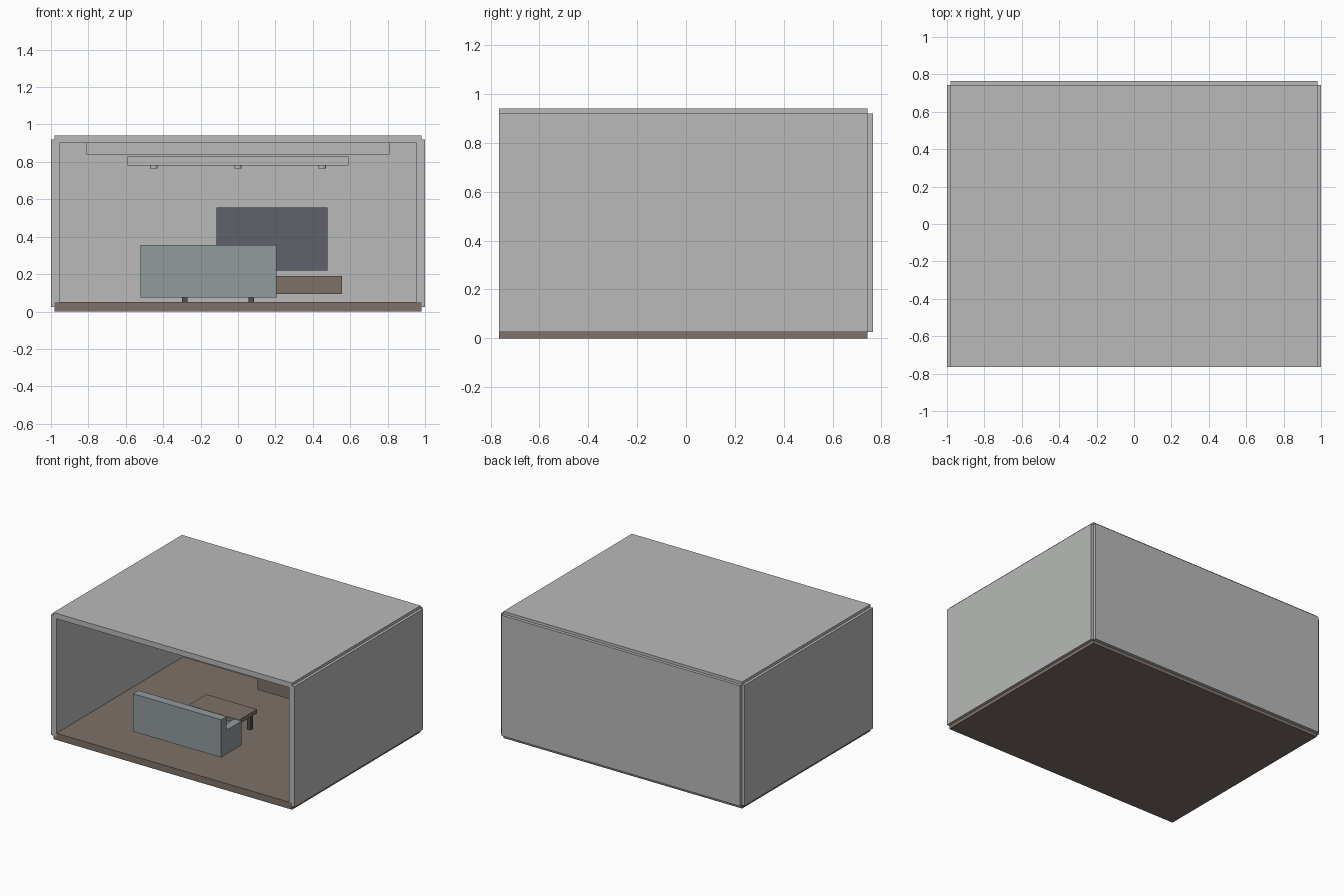
import bpy
import bmesh
from mathutils import Matrix

cube = bpy.data.objects.get("Cube")
if cube:
    bpy.data.objects.remove(cube, do_unlink=True)


def material(name, rgb):
    mat = bpy.data.materials.new(name)
    mat.use_nodes = True
    colour = (*rgb, 1)
    mat.diffuse_color = colour
    mat.node_tree.nodes["Principled BSDF"].inputs["Base Color"].default_value = colour
    return mat


PLASTER = material("pale grey plaster", (0.48, 0.49, 0.48))
WOOD = material("brown wood", (0.21, 0.165, 0.141))
FABRIC = material("blue grey fabric", (0.29, 0.325, 0.34))
SCREEN = material("dark screen", (0.114, 0.127, 0.147))
METAL = material("dark metal", (0.07, 0.08, 0.09))


def finish(name, bm, mat):
    mesh = bpy.data.meshes.new(name)
    bm.to_mesh(mesh)
    bm.free()
    mesh.materials.append(mat)
    obj = bpy.data.objects.new(name, mesh)
    bpy.context.collection.objects.link(obj)
    return obj


def box(name, mat, x, y, z):
    """Box spanning the given (low, high) range on each axis."""
    bm = bmesh.new()
    bmesh.ops.create_cube(bm, size=1)
    for v in bm.verts:
        v.co = [r[0] if c < 0 else r[1] for c, r in zip(v.co, (x, y, z))]
    return finish(name, bm, mat)


def cylinder(name, mat, centre, radius, height):
    bm = bmesh.new()
    bmesh.ops.create_cone(bm, cap_ends=True, segments=16, radius1=radius, radius2=radius,
                          depth=height, matrix=Matrix.Translation(centre))
    return finish(name, bm, mat)


# Room shell, open at the front
DEPTH = (-0.765, 0.742)
WALL_Z = (0.025, 0.92)
box("floor", WOOD, (-0.98, 0.98), DEPTH, (0, 0.05))
box("ceiling", PLASTER, (-0.98, 0.98), DEPTH, (0.90, 0.94))
box("back_wall", PLASTER, (-0.98, 0.98), (0.72, 0.765), WALL_Z)
box("right_wall", PLASTER, (-1, -0.955), DEPTH, WALL_Z)
box("left_wall", PLASTER, (0.955, 1), DEPTH, WALL_Z)

# Dropped ceiling panel and light bar with three spots
box("ceiling_panel", PLASTER, (-0.81, 0.81), (-0.6, 0.6), (0.84, 0.90))
box("light_bar", PLASTER, (-0.59, 0.59), (-0.03, 0.03), (0.78, 0.83))
for i in (-1, 0, 1):
    cylinder(f"spot_light_{i + 2}", PLASTER, (i * 0.45, 0, 0.775), 0.02, 0.02)

# Sofa, facing the back wall
SOFA_X = (-0.52, 0.205)
box("sofa_base", FABRIC, SOFA_X, (-0.49, -0.25), (0.075, 0.2))
box("sofa_back", FABRIC, SOFA_X, (-0.49, -0.425), (0.2, 0.355))
for side, x in (("right", (-0.52, -0.46)), ("left", (0.145, 0.205))):
    box(f"sofa_arm_{side}", FABRIC, x, (-0.425, -0.25), (0.2, 0.255))

# Coffee table
box("table_top", WOOD, (-0.315, 0.1), (-0.13, 0.08), (0.158, 0.188))
for i, x in enumerate((-0.285, 0.07)):
    for j, y in enumerate((-0.1, 0.04)):
        box(f"table_leg_{i}_{j}", METAL, (x - 0.015, x + 0.015),
            (y - 0.015, y + 0.015), (0.05, 0.158))

# Wall-hung cabinet and screen
box("media_cabinet", WOOD, (-0.19, 0.555), (0.5, 0.72), (0.095, 0.19))
box("screen", SCREEN, (-0.115, 0.478), (0.685, 0.72), (0.22, 0.557))
